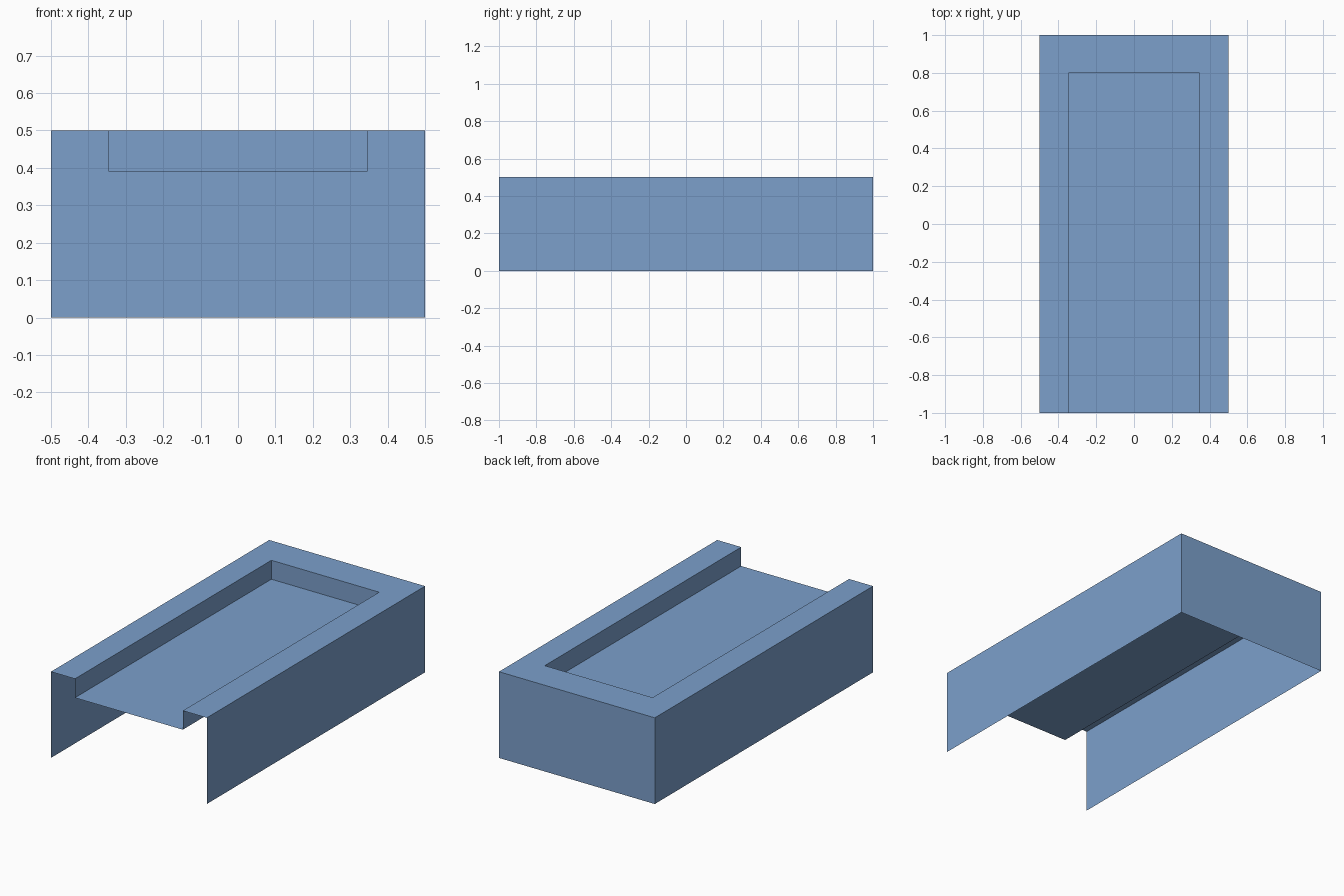
import bpy
import bmesh
from mathutils import Vector

cube = bpy.data.objects.get("Cube")
if cube:
    bpy.data.objects.remove(cube, do_unlink=True)

# Overall size and recess limits
HALF_X, HALF_Y, TOP = 0.5, 1.0, 0.5
IN_X, IN_BACK, FLOOR = 0.346, 0.8, 0.39

blue = bpy.data.materials.new("soft blue")
blue.use_nodes = True
COLOUR = (0.2, 0.35, 0.6, 1)
blue.diffuse_color = COLOUR
blue.node_tree.nodes["Principled BSDF"].inputs["Base Color"].default_value = COLOUR


def finish(name, bm):
    mesh = bpy.data.meshes.new(name)
    bm.to_mesh(mesh)
    bm.free()
    mesh.materials.append(blue)
    obj = bpy.data.objects.new(name, mesh)
    bpy.context.collection.objects.link(obj)
    return obj


def open_box(name, low, high, open_sides, inward=False):
    """Thin box between two corners, without the faces pointing to open_sides."""
    low, high = Vector(low), Vector(high)
    bm = bmesh.new()
    bmesh.ops.create_cube(bm, size=1)
    bmesh.ops.scale(bm, vec=high - low, verts=bm.verts)
    bmesh.ops.translate(bm, vec=(low + high) / 2, verts=bm.verts)
    bm.normal_update()
    gone = [f for f in bm.faces
            if any(f.normal.dot(Vector(side)) > 0.9 for side in open_sides)]
    bmesh.ops.delete(bm, geom=gone, context="FACES")
    if inward:
        bmesh.ops.reverse_faces(bm, faces=bm.faces)
    return finish(name, bm)


FRONT, UP, DOWN = (0, -1, 0), (0, 0, 1), (0, 0, -1)

# Side and back walls, open at front, top and bottom
open_box("outer_walls", (-HALF_X, -HALF_Y, 0), (HALF_X, HALF_Y, TOP),
         [FRONT, UP, DOWN])

# Sunken tray, open at front and top
open_box("recessed_tray", (-IN_X, -HALF_Y, FLOOR), (IN_X, IN_BACK, TOP),
         [FRONT, UP], inward=True)

# Flat U-shaped rim joining walls and tray
half = [(HALF_X, HALF_Y), (HALF_X, -HALF_Y), (IN_X, -HALF_Y), (IN_X, IN_BACK)]
outline = half + [(-x, y) for x, y in reversed(half)]
bm = bmesh.new()
rim = bm.faces.new([bm.verts.new((x, y, TOP)) for x, y in outline])
rim.normal_update()
if rim.normal.z < 0:
    rim.normal_flip()
finish("top_rim", bm)
